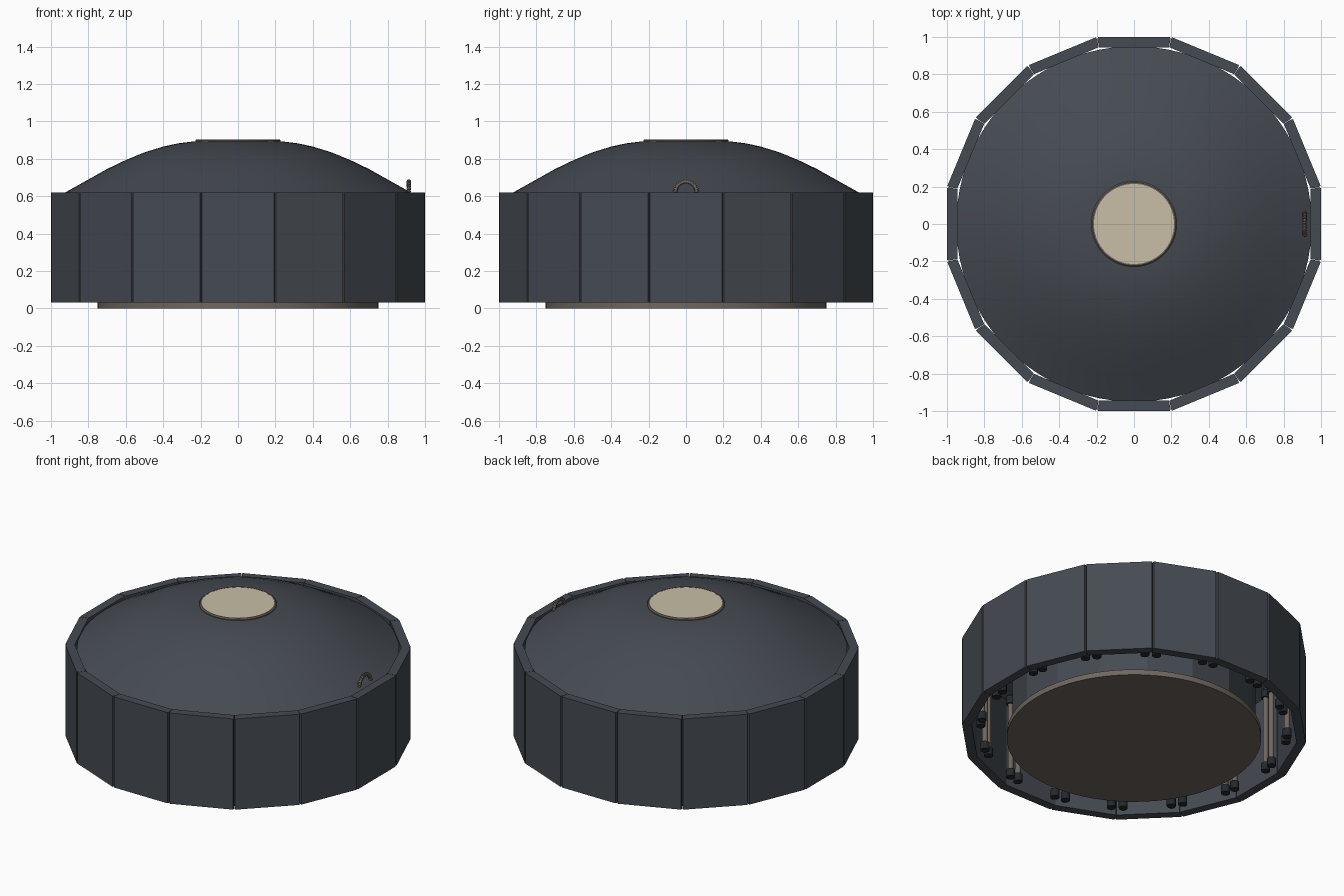
import bpy, bmesh, math
from mathutils import Matrix, Vector

cube = bpy.data.objects.get("Cube")
if cube:
    bpy.data.objects.remove(cube, do_unlink=True)

SIDES = 16
STEP = 2 * math.pi / SIDES


def material(name, rgb):
    m = bpy.data.materials.new(name)
    m.use_nodes = True
    m.diffuse_color = (*rgb, 1)
    m.node_tree.nodes["Principled BSDF"].inputs["Base Color"].default_value = (*rgb, 1)
    return m


slate = material("slate", (0.060, 0.070, 0.085))
brown = material("warm_grey", (0.16, 0.135, 0.115))
cream = material("cream", (0.58, 0.52, 0.38))
black = material("dark_rubber", (0.018, 0.022, 0.026))


def finish(name, bm, mat, smooth=None):
    bmesh.ops.recalc_face_normals(bm, faces=bm.faces)
    mesh = bpy.data.meshes.new(name)
    bm.to_mesh(mesh)
    bm.free()
    mesh.materials.append(mat)
    obj = bpy.data.objects.new(name, mesh)
    bpy.context.collection.objects.link(obj)
    if smooth:
        bpy.ops.object.select_all(action="DESELECT")
        obj.select_set(True)
        bpy.context.view_layer.objects.active = obj
        bpy.ops.object.shade_smooth_by_angle(angle=math.radians(smooth))
    return obj


def lathe(name, profile, mat, steps=96, turn=0.0, smooth=30):
    """Spin a (radius, height) profile around z."""
    bm = bmesh.new()
    verts = [bm.verts.new((r, 0, z)) for r, z in profile]
    edges = [bm.edges.new(pair) for pair in zip(verts, verts[1:])]
    bmesh.ops.spin(bm, geom=verts + edges, cent=(0, 0, 0), axis=(0, 0, 1),
                   angle=2 * math.pi, steps=steps)
    bmesh.ops.remove_doubles(bm, verts=bm.verts, dist=1e-4)
    bmesh.ops.rotate(bm, verts=bm.verts, matrix=Matrix.Rotation(turn, 3, "Z"))
    return finish(name, bm, mat, smooth)


def post(bm, x, y, low, high, radius, segments=12):
    bmesh.ops.create_cone(bm, cap_ends=True, segments=segments, radius1=radius,
                          radius2=radius, depth=high - low,
                          matrix=Matrix.Translation((x, y, (low + high) / 2)))


# Wall panels, mitred so that a narrow groove opens at each seam
outer, inner = 1.0, 0.945
half_out = outer * math.tan(STEP / 2) - 0.006
half_in = inner * math.tan(STEP / 2) - 0.001
for i in range(SIDES):
    bm = bmesh.new()
    outline = [(inner, -half_in), (outer - 0.012, -half_out - 0.002), (outer, -half_out),
               (outer, half_out), (outer - 0.012, half_out + 0.002), (inner, half_in)]
    face = bm.faces.new([bm.verts.new((x, y, 0.03)) for x, y in outline])
    top = bmesh.ops.extrude_face_region(bm, geom=[face])["geom"]
    bmesh.ops.translate(bm, vec=(0, 0, 0.59),
                        verts=[v for v in top if isinstance(v, bmesh.types.BMVert)])
    bmesh.ops.rotate(bm, verts=bm.verts, matrix=Matrix.Rotation(i * STEP, 3, "Z"))
    finish(f"wall_panel_{i + 1}", bm, slate)

# Domed roof shell, flaring toward the wall
lathe("dome", [(0.2, 0.893), (0.25, 0.891), (0.32, 0.882), (0.4, 0.865), (0.5, 0.834),
               (0.6, 0.793), (0.7, 0.745), (0.8, 0.689), (0.9, 0.633), (0.95, 0.606),
               (0.945, 0.59), (0.8, 0.665), (0.6, 0.77), (0.4, 0.845), (0.2, 0.87)], slate)

# Crown disc and its rim
lathe("crown_rim", [(0, 0.87), (0.228, 0.87), (0.228, 0.898), (0.222, 0.904),
                    (0.214, 0.904), (0.214, 0.899), (0, 0.899)], brown)
lathe("crown_disc", [(0, 0.895), (0.214, 0.895), (0.214, 0.903), (0, 0.903)], cream)

# Inner drum and round base plate
lathe("inner_drum", [(0, 0.03), (0.72, 0.03), (0.72, 0.70), (0, 0.70)], slate,
      steps=SIDES, turn=STEP / 2, smooth=None)
lathe("base_plate", [(0, 0), (0.75, 0), (0.75, 0.035), (0, 0.035)], brown)

# Pairs of rods with dark feet behind every seam
rods, feet = bmesh.new(), bmesh.new()
for i in range(SIDES):
    spin = Matrix.Rotation((i + 0.5) * STEP, 3, "Z")
    for side in (-1, 1):
        x, y, _ = spin @ Vector((0.905, side * 0.035, 0))
        post(rods, x, y, 0.06, 0.60, 0.017)
        for z in (0.045, 0.54):
            post(feet, x, y, z, z + 0.05, 0.027)
finish("support_rods", rods, brown, 40)
finish("rod_feet", feet, black, 40)

# Ribbed hose looping over the roof edge
path = [Vector((0.913, -0.058, 0.30 + 0.033 * k)) for k in range(10)]
path += [Vector((0.913, -0.058 * math.cos(a), 0.62 + 0.058 * math.sin(a)))
         for a in (math.pi * k / 14 for k in range(15))]
path += [Vector((0.913, 0.058, 0.597 - 0.033 * k)) for k in range(10)]
bm = bmesh.new()
for a, b in zip(path, path[1:]):
    turn = (b - a).to_track_quat("Z", "Y").to_matrix().to_4x4()
    for share, radius in ((1.0, 0.008), (0.55, 0.012)):
        bmesh.ops.create_cone(bm, cap_ends=True, segments=10, radius1=radius, radius2=radius,
                              depth=(b - a).length * share,
                              matrix=Matrix.Translation((a + b) / 2) @ turn)
finish("ribbed_hose", bm, brown, 40)
